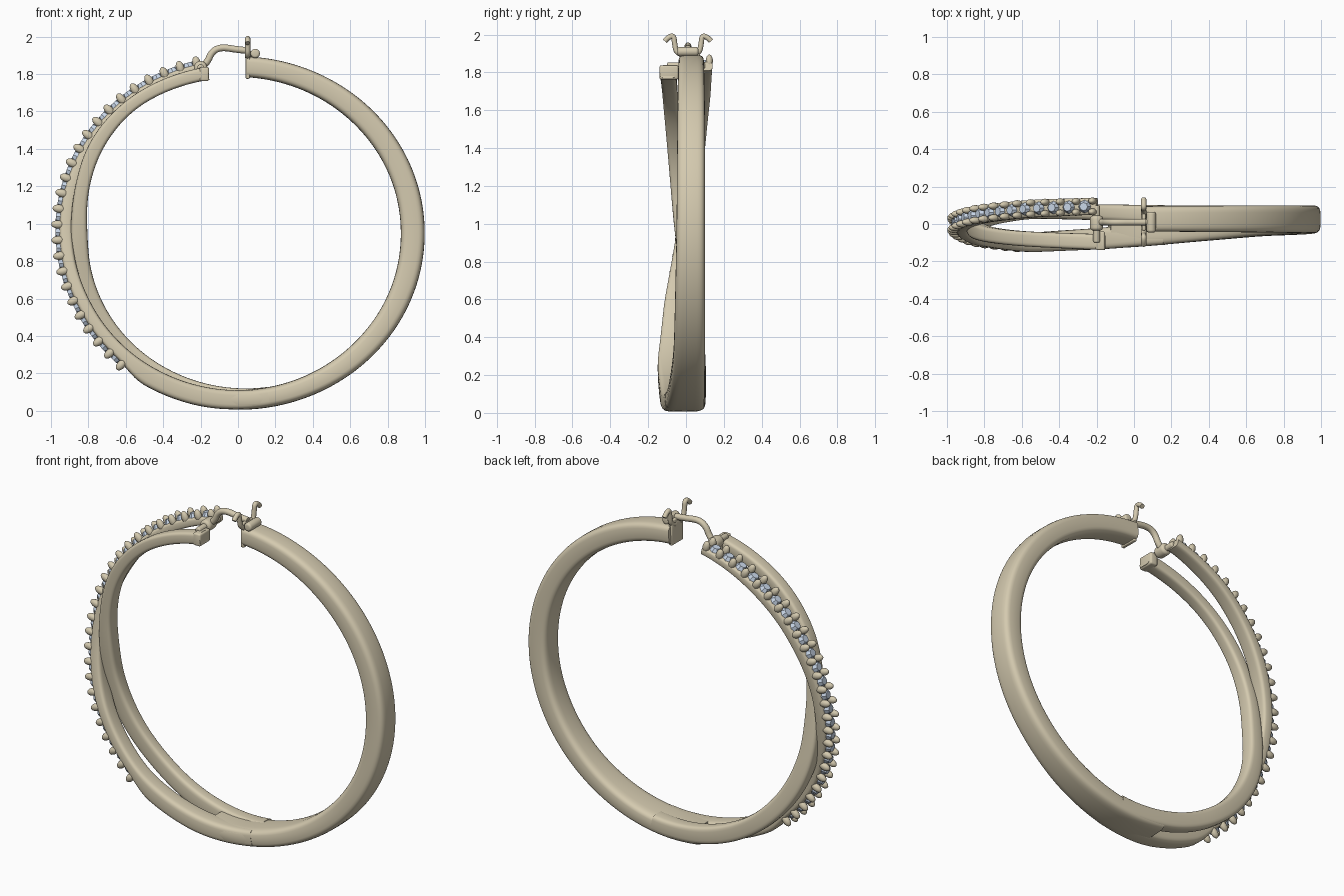
import bpy, bmesh, math
from mathutils import Matrix, Vector

if "Cube" in bpy.data.objects:
    bpy.data.objects.remove(bpy.data.objects["Cube"], do_unlink=True)


def material(name, color):
    mat = bpy.data.materials.new(name)
    mat.use_nodes = True
    mat.diffuse_color = (*color, 1)
    mat.node_tree.nodes["Principled BSDF"].inputs["Base Color"].default_value = (*color, 1)
    return mat


GOLD = material("pale gold", (0.66, 0.59, 0.43))
STONE = material("clear stone", (0.62, 0.72, 0.86))


def finish(name, mesh, mat, smooth=True):
    mesh.materials.clear()
    mesh.materials.append(mat)
    obj = bpy.data.objects.new(name, mesh)
    bpy.context.collection.objects.link(obj)
    if smooth:
        bpy.ops.object.select_all(action="DESELECT")
        obj.select_set(True)
        bpy.context.view_layer.objects.active = obj
        bpy.ops.object.shade_smooth_by_angle(angle=math.radians(40))
    return obj


def from_bmesh(name, bm, mat, smooth=True):
    bmesh.ops.recalc_face_normals(bm, faces=bm.faces)
    mesh = bpy.data.meshes.new(name)
    bm.to_mesh(mesh)
    bm.free()
    return finish(name, mesh, mat, smooth)


def hoop_point(deg, r, y):
    # Slightly flattened hoop, angle runs clockwise from the top
    a = math.radians(deg)
    return Vector((r * math.sin(a), y, 0.95 + 0.945 * r * math.cos(a)))


def lerp_keys(keys, deg):
    deg = min(max(deg, keys[0][0]), keys[-1][0])
    for a, b in zip(keys, keys[1:]):
        if deg <= b[0]:
            t = (deg - a[0]) / (b[0] - a[0])
            return [p + (q - p) * t for p, q in zip(a[1:], b[1:])]


def section_at(keys, deg, window):
    # Softened interpolation of inner radius, outer radius, front and back
    samples = [lerp_keys(keys, deg + window * k / 4) for k in range(-4, 5)]
    return [sum(col) / len(samples) for col in zip(*samples)]


def band(name, keys, window=7, sides=28):
    bm = bmesh.new()
    start, end = keys[0][0], keys[-1][0]
    steps = int((end - start) / 2)
    rings = []
    for i in range(steps + 1):
        deg = start + (end - start) * i / steps
        r0, r1, y0, y1 = section_at(keys, deg, window)
        ring = []
        for k in range(sides):
            a = math.tau * k / sides
            c, s = (math.copysign(abs(f) ** 0.5, f) for f in (math.cos(a), math.sin(a)))
            r = (r0 + r1 + c * (r1 - r0)) / 2
            y = (y0 + y1 + s * (y1 - y0)) / 2
            ring.append(bm.verts.new(hoop_point(deg, r, y)))
        rings.append(ring)
    for a, b in zip(rings, rings[1:]):
        for k in range(sides):
            n = (k + 1) % sides
            bm.faces.new((a[k], a[n], b[n], b[k]))
    bm.faces.new(rings[0])
    bm.faces.new(rings[-1])
    return from_bmesh(name, bm, GOLD)


def wire(name, points, radius):
    curve = bpy.data.curves.new(name, "CURVE")
    curve.dimensions = "3D"
    curve.bevel_depth, curve.bevel_resolution = radius, 4
    curve.use_fill_caps = True
    spline = curve.splines.new("NURBS")
    spline.points.add(len(points) - 1)
    for p, co in zip(spline.points, points):
        p.co = (*co, 1)
    spline.order_u, spline.use_endpoint_u, spline.resolution_u = 3, True, 8
    temp = bpy.data.objects.new(name, curve)
    bpy.context.collection.objects.link(temp)
    graph = bpy.context.evaluated_depsgraph_get()
    mesh = bpy.data.meshes.new_from_object(temp.evaluated_get(graph))
    bpy.data.objects.remove(temp, do_unlink=True)
    return finish(name, mesh, GOLD)


def block(name, center, size, bevel=0.01):
    bm = bmesh.new()
    bmesh.ops.create_cube(bm, size=1, matrix=Matrix.LocRotScale(center, None, size))
    bmesh.ops.bevel(bm, geom=bm.edges[:], offset=bevel, segments=3, profile=0.5, affect="EDGES")
    return from_bmesh(name, bm, GOLD)


def barrel(name, center, radius, length):
    # Round-ended cylinder lying front to back
    bm = bmesh.new()
    matrix = Matrix.Translation(center) @ Matrix.Rotation(math.pi / 2, 4, "X")
    bmesh.ops.create_cone(bm, cap_ends=True, segments=24, radius1=radius, radius2=radius,
                          depth=length, matrix=matrix)
    rims = [e for e in bm.edges if abs(e.verts[0].co.y - e.verts[1].co.y) < 0.001]
    bmesh.ops.bevel(bm, geom=rims, offset=radius * 0.5, segments=4, profile=0.5, affect="EDGES")
    return from_bmesh(name, bm, GOLD)


# Wide plain band down one side, widening toward the bottom
band("main_band", [
    (3, .883, 1, -.04, .095), (45, .875, 1, -.045, .1), (90, .87, .998, -.05, .1),
    (135, .878, 1, -.065, .1), (160, .885, 1, -.095, .1), (180, .888, 1, -.125, .1),
    (188, .889, .995, -.13, .1)])

# Plain strand crossing from back at the bottom to front at the top
band("plain_strand", [
    (170, .886, .99, 0, .1), (190, .87, .98, .02, .105), (218, .845, .95, .03, .105),
    (245, .82, .925, -.01, .075), (270, .8, .89, -.06, .035), (286, .83, .905, -.08, .01),
    (303, .865, .945, -.1, -.02), (321, .89, .96, -.12, -.04), (350, .88, .955, -.14, -.055)])

# Stone-set strand crossing from front at the bottom to back at the top
STONE_KEYS = [
    (170, .89, .995, -.11, .02), (190, .888, 1, -.135, -.02), (214, .885, .995, -.15, -.045),
    (219, .885, .96, -.15, -.05), (245, .88, .95, -.115, -.02), (270, .885, .955, -.05, .045),
    (300, .895, .965, .005, .1), (325, .915, .975, .035, .13), (348, .93, .98, .05, .14)]
band("stone_strand", STONE_KEYS, window=4)

# Stones in a row with a pair of prongs between neighbours
stones, prongs = bmesh.new(), bmesh.new()
COUNT, FIRST, LAST = 24, 220, 347
pitch = (LAST - FIRST) / COUNT
for i in range(COUNT + 1):
    deg = FIRST + pitch * i
    r0, r1, y0, y1 = section_at(STONE_KEYS, deg, 4)
    turn = Matrix.Rotation(math.radians(deg), 4, "Y")
    for y in (y0 + .016, y1 - .016):
        place = Matrix.Translation(hoop_point(deg, r1 + .008, y)) @ turn
        bmesh.ops.create_uvsphere(prongs, u_segments=12, v_segments=8, radius=1,
                                  matrix=place @ Matrix.Diagonal((.022, .019, .036, 1)))
    if i < COUNT:
        deg += pitch / 2
        r0, r1, y0, y1 = section_at(STONE_KEYS, deg, 4)
        turn = Matrix.Rotation(math.radians(deg), 4, "Y")
        place = Matrix.Translation(hoop_point(deg, r1 + .008, (y0 + y1) / 2)) @ turn
        bmesh.ops.create_cone(stones, cap_ends=True, segments=8, radius1=.037, radius2=.022,
                              depth=.026, matrix=place)
from_bmesh("stones", stones, STONE, smooth=False)
from_bmesh("prongs", prongs, GOLD)

# Hinge between the two strand ends
barrel("hinge_barrel", (-.2, .005, 1.835), .035, .08)
barrel("hinge_pin", (-.2, 0, 1.835), .018, .2)
block("strand_end_block", (-.18, -.09, 1.8), (.05, .1, .075))

# Ear wire arching over the opening
wire("ear_wire", [(-.2, .01, 1.83), (-.165, .01, 1.86), (-.14, .01, 1.92), (-.09, .01, 1.945),
                  (0, .01, 1.93), (.06, .01, 1.925)], .018)

# Catch plate with a forked top and a thumb bar
block("catch_plate", (.052, .02, 1.84), (.022, .11, .13), .006)
block("catch_neck", (.052, .01, 1.905), (.02, .09, .04), .006)
for side, label in ((-1, "front"), (1, "back")):
    fork = [(.02, 1.89), (.06, 1.9), (.07, 1.95), (.075, 1.995), (.105, 1.985), (.122, 1.965)]
    wire(label + "_catch_fork", [(.052, .01 + side * y, z) for y, z in fork], .014)
barrel("thumb_bar", (.092, .01, 1.91), .025, .11)
wire("thumb_bar_neck", [(.05, .01, 1.905), (.07, .01, 1.905), (.09, .01, 1.91)], .016)
